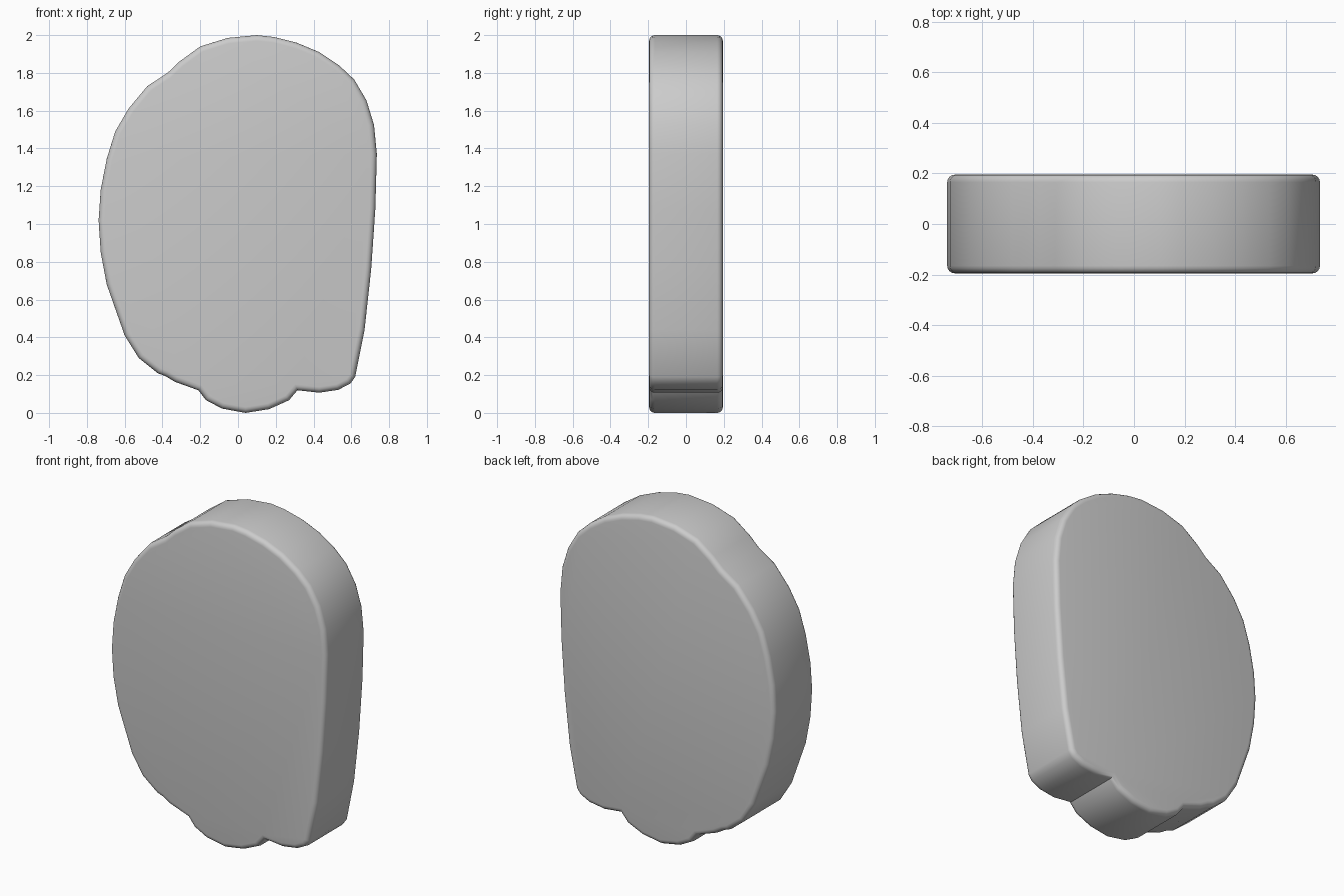
import bpy, bmesh, math
from mathutils import Vector

if "Cube" in bpy.data.objects:
    bpy.data.objects.remove(bpy.data.objects["Cube"])

HALF = 0.195

# Front outline (x, z), clockwise from the top
OUTLINE = [
    (0.10, 2.0), (0.19, 1.99), (0.31, 1.96), (0.43, 1.91), (0.535, 1.84),
    (0.615, 1.765), (0.68, 1.655), (0.72, 1.525), (0.735, 1.37),
    (0.727, 1.08), (0.705, 0.76), (0.67, 0.44), (0.62, 0.19),
    (0.595, 0.155), (0.53, 0.122), (0.43, 0.107), (0.315, 0.12),
    (0.27, 0.067), (0.165, 0.02), (0.04, 0.0), (-0.085, 0.023),
    (-0.17, 0.068), (-0.21, 0.12), (-0.335, 0.165), (-0.385, 0.195),
    (-0.425, 0.21), (-0.525, 0.29), (-0.60, 0.41), (-0.695, 0.68),
    (-0.727, 0.85), (-0.738, 1.02), (-0.727, 1.18), (-0.695, 1.345),
    (-0.65, 1.49), (-0.58, 1.61), (-0.48, 1.73), (-0.373, 1.80),
    (-0.31, 1.86), (-0.20, 1.94), (-0.055, 1.985),
]

# Slab: outline face extruded through the thickness
bm = bmesh.new()
face = bm.faces.new([bm.verts.new((x, -HALF, z)) for x, z in OUTLINE])
ext = bmesh.ops.extrude_face_region(bm, geom=[face], use_keep_orig=True)
new_verts = [g for g in ext["geom"] if isinstance(g, bmesh.types.BMVert)]
bmesh.ops.translate(bm, verts=new_verts, vec=Vector((0, 2 * HALF, 0)))
bmesh.ops.recalc_face_normals(bm, faces=bm.faces[:])

# Rounded front and back rims
rims = [e for e in bm.edges if abs(e.verts[0].co.y - e.verts[1].co.y) < 1e-4]
bmesh.ops.bevel(bm, geom=rims, offset=0.03, offset_type='OFFSET',
                segments=4, profile=0.5, affect='EDGES', clamp_overlap=True)
bmesh.ops.recalc_face_normals(bm, faces=bm.faces[:])

mesh = bpy.data.meshes.new("rounded_slab")
bm.to_mesh(mesh)
bm.free()
slab = bpy.data.objects.new("rounded_slab", mesh)
bpy.context.collection.objects.link(slab)

# Smooth walls, crisp notches
bpy.context.view_layer.objects.active = slab
slab.select_set(True)
bpy.ops.object.shade_smooth_by_angle(angle=math.radians(35))
